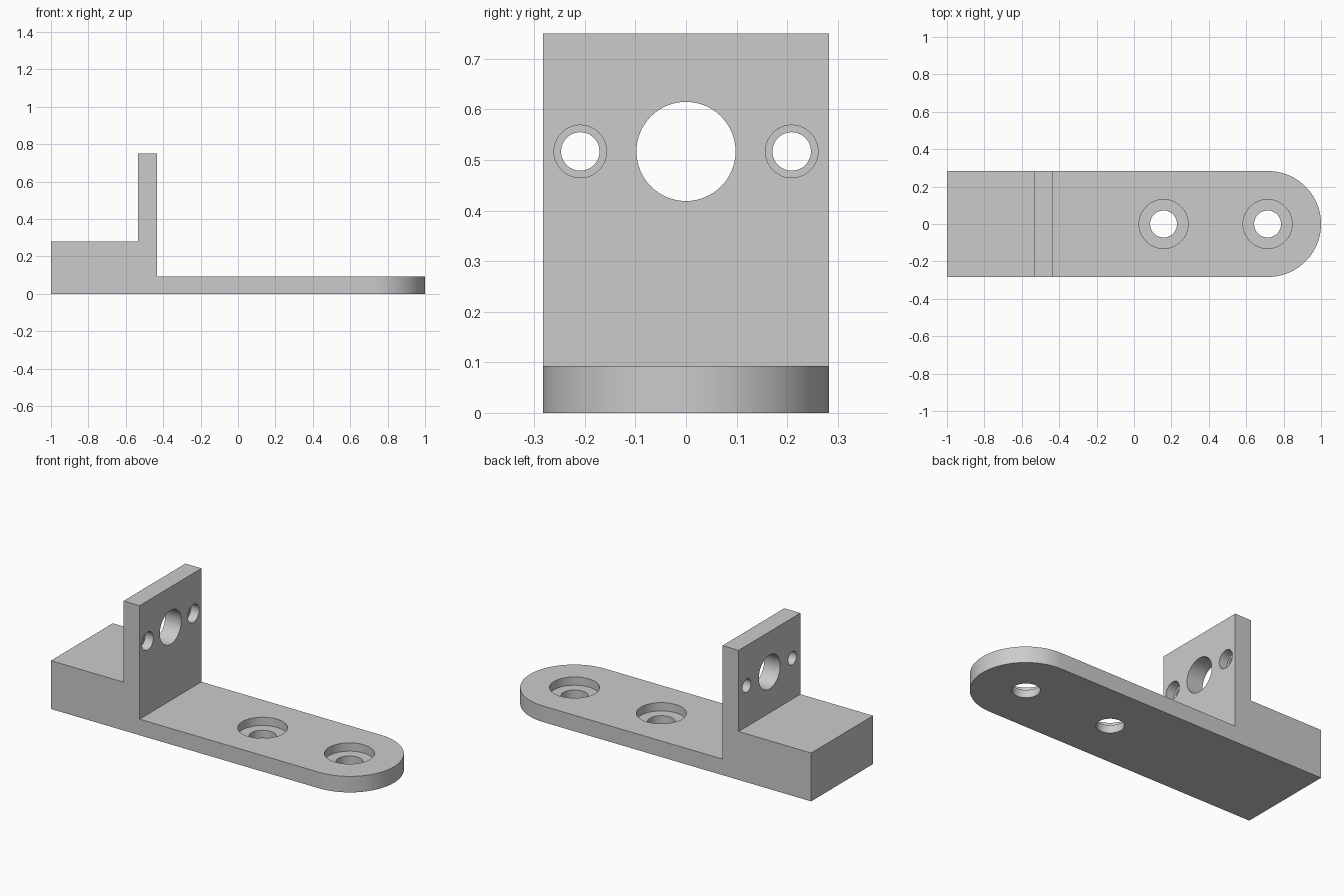
import bpy, bmesh, math
from mathutils import Matrix, Vector

cube = bpy.data.objects.get("Cube")
if cube:
    bpy.data.objects.remove(cube, do_unlink=True)

HALF_W = 0.283
BASE_H, BLOCK_H, TOP = 0.093, 0.28, 0.75
WALL_BACK, WALL_FRONT = -0.535, -0.432

grey = bpy.data.materials.new("light_grey")
grey.use_nodes = True
grey.diffuse_color = (0.6, 0.6, 0.6, 1)
grey.node_tree.nodes["Principled BSDF"].inputs["Base Color"].default_value = (0.6, 0.6, 0.6, 1)


def link(name, bm):
    bmesh.ops.recalc_face_normals(bm, faces=bm.faces)
    mesh = bpy.data.meshes.new(name)
    bm.to_mesh(mesh)
    bm.free()
    mesh.materials.append(grey)
    obj = bpy.data.objects.new(name, mesh)
    bpy.context.collection.objects.link(obj)
    return obj


def prism(name, points, along):
    """Extrude a closed outline along a vector."""
    bm = bmesh.new()
    face = bm.faces.new([bm.verts.new(p) for p in points])
    new = bmesh.ops.extrude_face_region(bm, geom=[face])["geom"]
    bmesh.ops.translate(bm, vec=along, verts=[v for v in new if isinstance(v, bmesh.types.BMVert)])
    return link(name, bm)


def cylinder(name, start, end, radius):
    """Round cutter running between two points."""
    start, end = Vector(start), Vector(end)
    axis = end - start
    turn = axis.to_track_quat('Z', 'Y').to_matrix().to_4x4()
    bm = bmesh.new()
    bmesh.ops.create_cone(bm, cap_ends=True, segments=64, radius1=radius, radius2=radius,
                          depth=axis.length,
                          matrix=Matrix.Translation((start + end) / 2) @ turn)
    return link(name, bm)


def combine(obj, tool, operation):
    """Apply a boolean and discard the tool."""
    tool.hide_render = True
    mod = obj.modifiers.new("cut", 'BOOLEAN')
    mod.operation, mod.solver, mod.object = operation, 'EXACT', tool
    bpy.context.view_layer.update()
    result = bpy.data.meshes.new_from_object(obj.evaluated_get(bpy.context.evaluated_depsgraph_get()))
    obj.modifiers.clear()
    obj.data = result
    bpy.data.objects.remove(tool, do_unlink=True)


# Stepped side profile: rear block, upright wall and long base
side = [(-1, 0), (1.1, 0), (1.1, BASE_H), (WALL_FRONT, BASE_H), (WALL_FRONT, TOP),
        (WALL_BACK, TOP), (WALL_BACK, BLOCK_H), (-1, BLOCK_H)]
bracket = prism("mounting_bracket", [(x, -HALF_W, z) for x, z in side], (0, 2 * HALF_W, 0))

# Rounded end of the base
N = 48
outline = [(-1.2, HALF_W + 0.1, -0.1), (-1.2, -HALF_W - 0.1, -0.1), (0, -HALF_W - 0.1, -0.1)]
arc = [(1 - HALF_W + HALF_W * math.cos(a), HALF_W * math.sin(a), -0.1)
       for a in (math.pi * (i / N - 0.5) for i in range(N + 1))]
trim = prism("end_trim", [(0, -HALF_W, -0.1)] + arc + [(0, HALF_W, -0.1), (0, 0.5, -0.1),
             (-1.2, 0.5, -0.1), (-1.2, -0.5, -0.1), (0, -0.5, -0.1)], (0, 0, 1))
combine(bracket, trim, 'INTERSECT')

# Counterbored screw holes in the base
for x in (0.158, 0.714):
    combine(bracket, cylinder("screw_hole", (x, 0, -0.1), (x, 0, 0.2), 0.072), 'DIFFERENCE')
    combine(bracket, cylinder("screw_recess", (x, 0, 0.045), (x, 0, 0.2), 0.131), 'DIFFERENCE')

# Large centre hole and counterbored side holes in the wall
HOLE_Z = 0.517


def wall_cut(name, y, radius, start=-0.7):
    combine(bracket, cylinder(name, (start, y, HOLE_Z), (-0.3, y, HOLE_Z), radius), 'DIFFERENCE')


wall_cut("centre_hole", 0, 0.098)
for y in (-0.209, 0.209):
    wall_cut("side_hole", y, 0.038)
    wall_cut("side_recess", y, 0.052, start=-0.484)

bpy.ops.object.select_all(action='DESELECT')
bracket.select_set(True)
bpy.context.view_layer.objects.active = bracket
bpy.ops.object.shade_smooth_by_angle(angle=math.radians(30))
